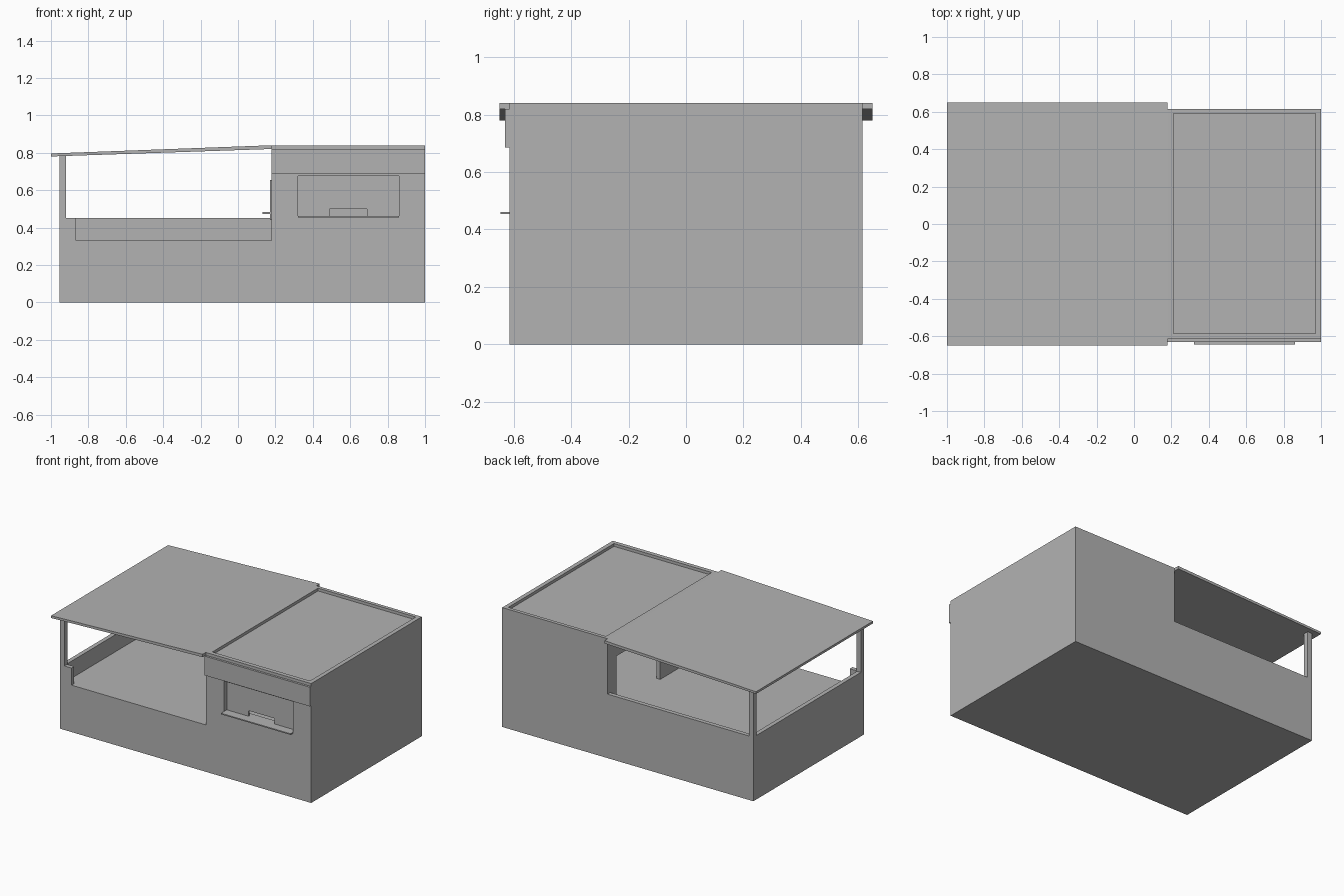
import bpy, bmesh
from mathutils import Vector

if "Cube" in bpy.data.objects:
    bpy.data.objects.remove(bpy.data.objects["Cube"], do_unlink=True)

grey = bpy.data.materials.new("plain grey")
grey.use_nodes = True
COLOUR = (0.45, 0.45, 0.45, 1)
grey.diffuse_color = COLOUR
grey.node_tree.nodes["Principled BSDF"].inputs["Base Color"].default_value = COLOUR


def box(name, x, y, z):
    """Box from three (min, max) ranges."""
    bm = bmesh.new()
    bmesh.ops.create_cube(bm, size=1)
    for v in bm.verts:
        v.co = Vector([r[0] if c < 0 else r[1] for c, r in zip(v.co, (x, y, z))])
    mesh = bpy.data.meshes.new(name)
    bm.to_mesh(mesh)
    bm.free()
    mesh.materials.append(grey)
    ob = bpy.data.objects.new(name, mesh)
    bpy.context.collection.objects.link(ob)
    return ob


def cut(target, x, y, z):
    """Subtract a box and discard the cutter."""
    cutter = box("cutter", x, y, z)
    cutter.hide_render = True
    mod = target.modifiers.new("cut", 'BOOLEAN')
    mod.operation, mod.solver, mod.object = 'DIFFERENCE', 'EXACT', cutter
    bpy.context.view_layer.update()
    graph = bpy.context.evaluated_depsgraph_get()
    mesh = bpy.data.meshes.new_from_object(target.evaluated_get(graph))
    target.modifiers.clear()
    target.data = mesh
    bpy.data.objects.remove(cutter, do_unlink=True)


LEFT, STEP, RIGHT, SIDE = -0.955, 0.18, 1.0, 0.615
FLOOR, PARAPET, TOP, WALL = 0.33, 0.45, 0.84, 0.03

# Building shell: enclosed room at one end, open terrace at the other
shell = box("building_shell", (LEFT, RIGHT), (-SIDE, SIDE), (0, TOP))
cut(shell, (-1.2, STEP), (-1, 1), (PARAPET, 1))
cut(shell, (LEFT + WALL, STEP), (-SIDE + WALL, SIDE - WALL), (FLOOR, 0.6))
cut(shell, (-0.865, STEP), (-1, -0.5), (FLOOR, 0.6))

# Room interior, doorway, serving window and roof recess
cut(shell, (STEP + WALL, RIGHT - WALL), (-SIDE + 0.04, SIDE - WALL), (FLOOR, 0.79))
cut(shell, (0.1, 0.3), (0.03, 0.515), (FLOOR, 0.68))
cut(shell, (0.32, 0.86), (-1, -0.5), (0.46, 0.675))
cut(shell, (0.21, 0.97), (-0.585, 0.59), (0.82, 1))

# Window pane with a pass-through notch, and its ledge
pane = box("window_pane", (0.32, 0.86), (-0.582, -0.574), (0.46, 0.675))
cut(pane, (0.49, 0.69), (-1, 0), (0.4, 0.5))
box("window_ledge", (0.32, 0.86), (-0.645, -0.54), (0.453, 0.461))

# Fascia band over the window
box("fascia_band", (STEP, RIGHT), (-0.63, -SIDE), (0.685, 0.82))

# Hatch and shelf on the terrace side of the room
box("terrace_hatch", (0.17, STEP), (-0.5, -0.15), (0.44, 0.655))
box("terrace_shelf", (0.13, STEP), (-0.5, -0.15), (0.473, 0.483))

# Corner posts
for name, y in (("front_post", (-SIDE, -0.58)), ("back_post", (0.58, SIDE))):
    box(name, (LEFT, -0.92), y, (PARAPET, 0.785))

# Sloping terrace roof
roof = box("terrace_roof", (-1, STEP), (-0.65, 0.65), (0.82, TOP))
for v in roof.data.vertices:
    if v.co.x < 0:
        v.co.z = 0.78 if v.co.z < 0.83 else 0.796
